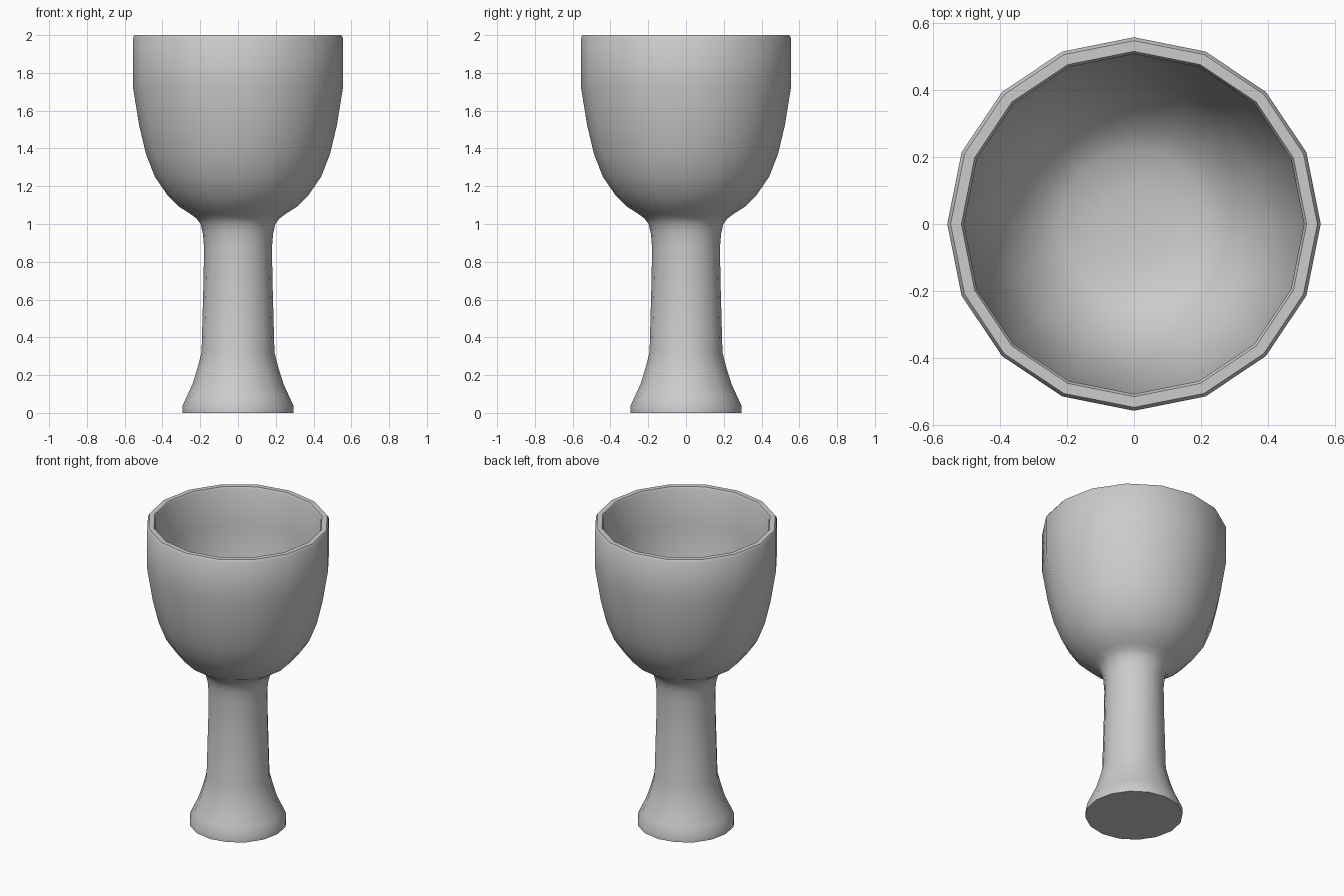
import bpy, bmesh, math

if "Cube" in bpy.data.objects:
    bpy.data.objects.remove(bpy.data.objects["Cube"])

SIDES = 16

# Half profile (radius, height): outside from foot to rim, then down the inside
profile = [
    (0.295, 0.0), (0.295, 0.035), (0.27, 0.09), (0.24, 0.155), (0.215, 0.235),
    (0.193, 0.32), (0.182, 0.72), (0.18, 0.88), (0.186, 0.95), (0.198, 1.0),
    (0.22, 1.03), (0.255, 1.055), (0.31, 1.09), (0.375, 1.155), (0.44, 1.25),
    (0.487, 1.37), (0.523, 1.52), (0.557, 1.73), (0.557, 1.985), (0.547, 2.0),
    (0.515, 2.0), (0.507, 1.985), (0.507, 1.74), (0.474, 1.54), (0.44, 1.395),
    (0.395, 1.28), (0.335, 1.195), (0.28, 1.14), (0.22, 1.105), (0.11, 1.085),
]

bm = bmesh.new()
rings = []
for r, z in profile:
    rings.append([bm.verts.new((r * math.cos(a), r * math.sin(a), z))
                  for a in (2 * math.pi * i / SIDES for i in range(SIDES))])

# Lathed walls
for lo, hi in zip(rings, rings[1:]):
    for i in range(SIDES):
        j = (i + 1) % SIDES
        bm.faces.new((lo[i], lo[j], hi[j], hi[i]))

# Foot underside and bowl floor
bm.faces.new(rings[0][::-1])
bm.faces.new(rings[-1])

mesh = bpy.data.meshes.new("goblet")
bm.to_mesh(mesh)
bm.free()
goblet = bpy.data.objects.new("goblet", mesh)
bpy.context.collection.objects.link(goblet)

# Smooth body with crisp rim and foot edges
bpy.context.view_layer.objects.active = goblet
goblet.select_set(True)
bpy.ops.object.shade_smooth_by_angle(angle=math.radians(35))
